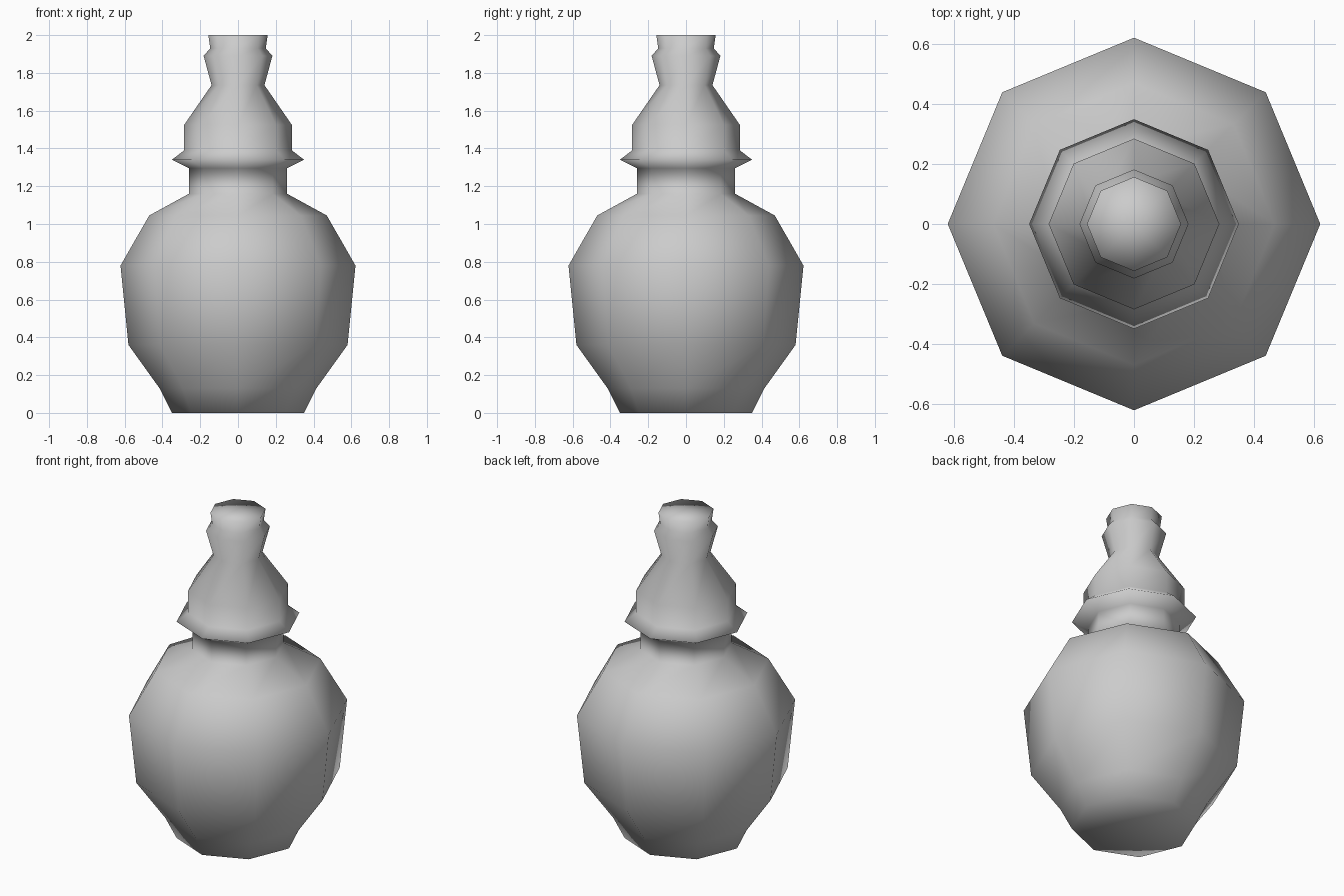
import bpy, bmesh, math

if "Cube" in bpy.data.objects:
    bpy.data.objects.remove(bpy.data.objects["Cube"])

SIDES = 8


def lathe(name, profile):
    """Spin (radius, height) points into a closed, smooth-shaded solid."""
    bm = bmesh.new()
    rings = []
    for r, z in profile:
        rings.append([bm.verts.new((r * math.cos(math.tau * i / SIDES),
                                    r * math.sin(math.tau * i / SIDES), z))
                      for i in range(SIDES)])
    for a, b in zip(rings, rings[1:]):
        for i in range(SIDES):
            j = (i + 1) % SIDES
            bm.faces.new((a[i], a[j], b[j], b[i]))
    # fan caps at the base and the tip
    for ring, z in ((rings[0], profile[0][1]), (rings[-1], profile[-1][1])):
        c = bm.verts.new((0, 0, z))
        for i in range(SIDES):
            bm.faces.new((ring[i], ring[(i + 1) % SIDES], c))
    bmesh.ops.recalc_face_normals(bm, faces=bm.faces)
    for f in bm.faces:
        f.smooth = True
    mesh = bpy.data.meshes.new(name)
    bm.to_mesh(mesh)
    bm.free()
    obj = bpy.data.objects.new(name, mesh)
    bpy.context.collection.objects.link(obj)
    return obj


belly = [(0.35, 0), (0.415, 0.13), (0.58, 0.36), (0.622, 0.78), (0.47, 1.045)]
neck = [(0.26, 1.16), (0.26, 1.295)]
collar = [(0.35, 1.34), (0.285, 1.39)]
stopper = [(0.285, 1.525), (0.14, 1.735), (0.182, 1.89), (0.147, 1.93), (0.157, 2.0)]

# One continuous turned bottle
lathe("bottle", belly + neck + collar + stopper)
